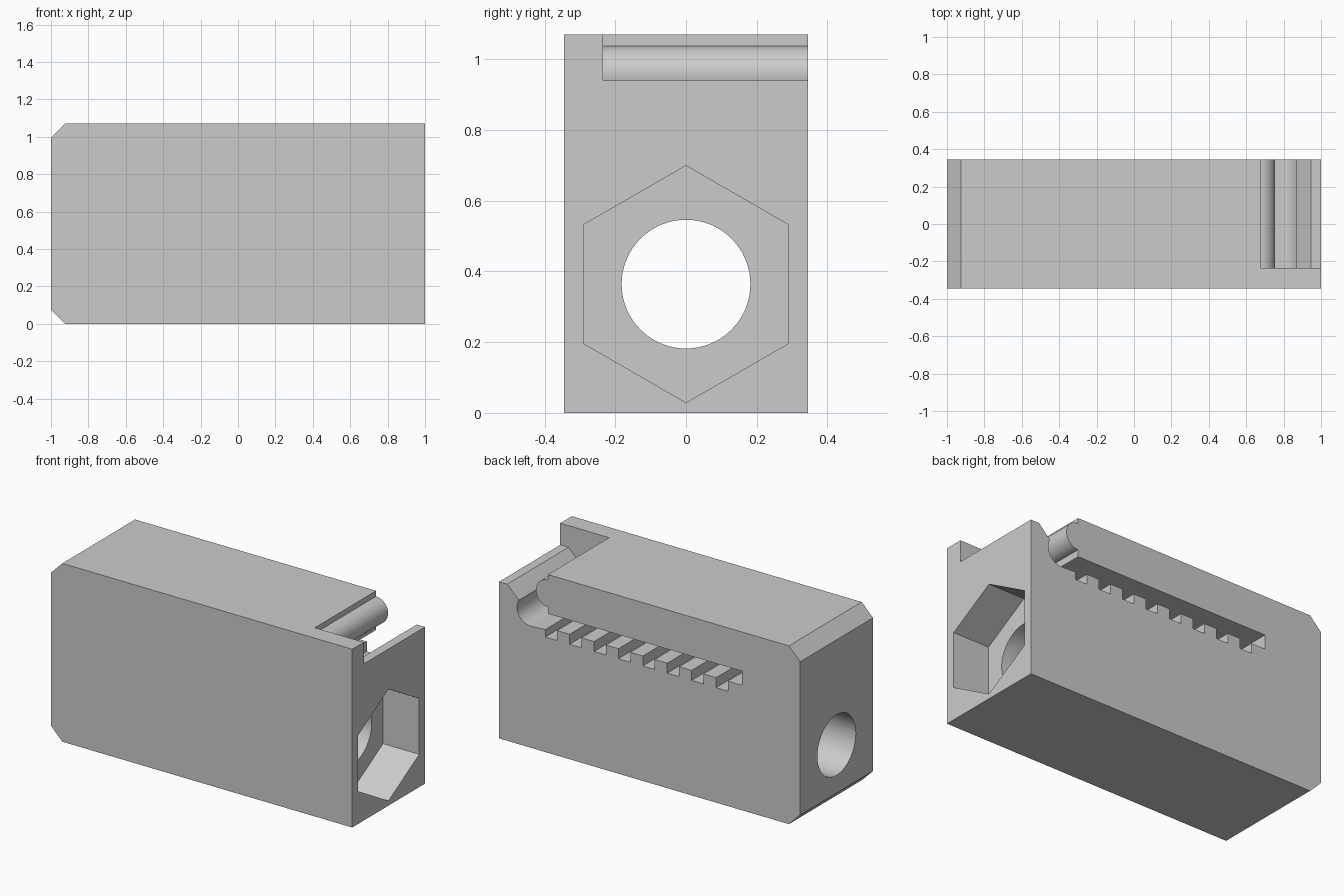
import bpy, bmesh
from math import cos, sin, radians

if "Cube" in bpy.data.objects:
    bpy.data.objects.remove(bpy.data.objects["Cube"], do_unlink=True)

HALF_W, HEIGHT, CHAMFER = 0.345, 1.07, 0.075
BORE_Z = 0.364

grey = bpy.data.materials.new("light grey")
grey.use_nodes = True
colour = (0.6, 0.6, 0.6, 1)
grey.diffuse_color = colour
grey.node_tree.nodes["Principled BSDF"].inputs["Base Color"].default_value = colour


def arc(cx, cz, r, start, end, steps):
    """Points along an arc, angles in degrees."""
    angles = [radians(start + (end - start) * i / steps) for i in range(steps + 1)]
    return [(cx + r * cos(a), cz + r * sin(a)) for a in angles]


def prism(name, profile, place, low, high):
    """Extrude a 2D profile between low and high; place maps (u, v, depth) to xyz."""
    bm = bmesh.new()
    ends = [[bm.verts.new(place(u, v, d)) for u, v in profile] for d in (low, high)]
    for ring in ends:
        bm.faces.new(ring)
    n = len(profile)
    for i in range(n):
        j = (i + 1) % n
        bm.faces.new((ends[0][i], ends[0][j], ends[1][j], ends[1][i]))
    bmesh.ops.recalc_face_normals(bm, faces=bm.faces)
    mesh = bpy.data.meshes.new(name)
    bm.to_mesh(mesh)
    bm.free()
    obj = bpy.data.objects.new(name, mesh)
    obj.data.materials.append(grey)
    bpy.context.collection.objects.link(obj)
    return obj


def along_y(u, v, d):
    return (u, d, v)


def along_x(u, v, d):
    return (d, u, v)


# Block with two chamfered edges at one end
block = prism("clamp_block", [
    (1, 0), (1, HEIGHT), (-1 + CHAMFER, HEIGHT), (-1, HEIGHT - CHAMFER),
    (-1, CHAMFER), (-1 + CHAMFER, 0)], along_y, -HALF_W, HALF_W)

# Belt slot: open top, rounded lip, flat channel
slot = [(1.2, 1.2), (0.675, 1.2)]
slot += arc(0.675, 0.957, 0.08, 90, -90, 24)
slot += [(0.675, 0.835), (-0.614, 0.835), (-0.614, 0.75)]
# Row of eight tooth notches in the channel floor
for k in reversed(range(8)):
    right = 0.693 - 0.162 * k
    left = right - 0.079
    slot += [(left, 0.75), (left, 0.69), (right, 0.69),
             (right, 0.75 if k else 0.735)]
# Curved lead-in and chamfered outer wall
slot += arc(0.79, 0.82, 0.09, -90, 30, 18)
slot += [(0.945, 0.94), (1.2, 0.94)]

cutters = [
    prism("belt_slot_cutter", slot, along_y, -0.235, 0.5),
    prism("bolt_bore_cutter", arc(0, BORE_Z, 0.182, 0, 354.375, 63), along_x, -1.2, 1.2),
    prism("nut_pocket_cutter", arc(0, BORE_Z, 0.335, 30, 330, 5), along_x, 0.76, 1.2),
]

# Cut everything out of the block
bpy.ops.object.select_all(action="DESELECT")
block.select_set(True)
bpy.context.view_layer.objects.active = block
for cutter in cutters:
    cutter.hide_render = True
    mod = block.modifiers.new(cutter.name, "BOOLEAN")
    mod.operation = "DIFFERENCE"
    mod.solver = "EXACT"
    mod.object = cutter
    bpy.ops.object.modifier_apply(modifier=mod.name)
    bpy.data.objects.remove(cutter, do_unlink=True)

bpy.ops.object.shade_smooth_by_angle(angle=radians(25))
